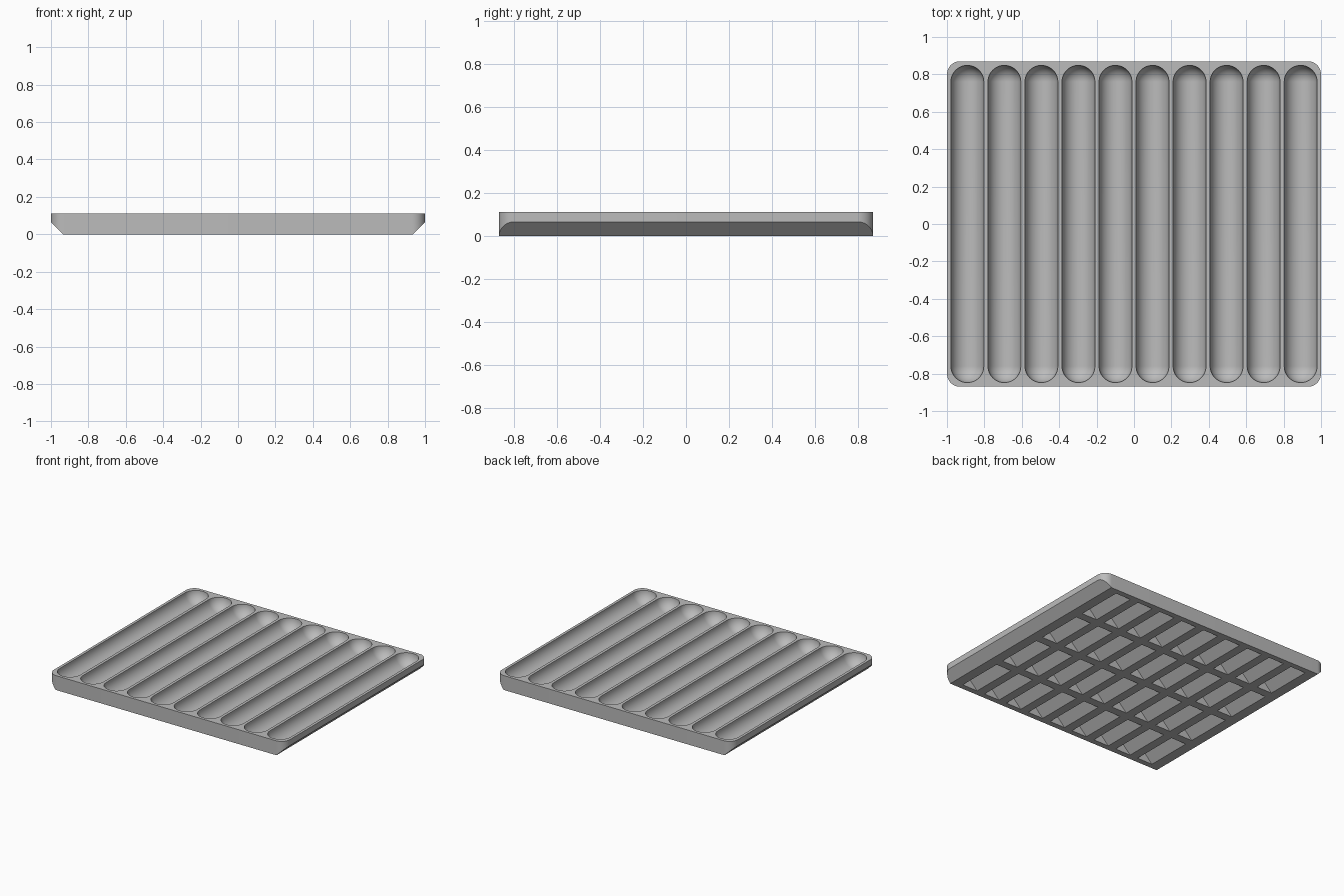
import bpy, bmesh
from math import pi, sin, cos
from mathutils import Matrix, Vector

cube = bpy.data.objects.get("Cube")
if cube:
    bpy.data.objects.remove(cube, do_unlink=True)

HALF_X, HALF_Y, HEIGHT = 1.0, 0.87, 0.11
CORNER, CHAMFER = 0.07, 0.065
PITCH, GROOVE_R, GROOVE_Y = 0.198, 0.088, 0.848
ROW_PITCH, POCKET_LEN = 0.43, 0.365

grey = bpy.data.materials.new("light grey")
grey.use_nodes = True
colour = (0.5, 0.5, 0.5, 1)
grey.diffuse_color = colour
grey.node_tree.nodes["Principled BSDF"].inputs["Base Color"].default_value = colour


def make_object(name, bm):
    bmesh.ops.recalc_face_normals(bm, faces=bm.faces)
    mesh = bpy.data.meshes.new(name)
    bm.to_mesh(mesh)
    bm.free()
    mesh.materials.append(grey)
    obj = bpy.data.objects.new(name, mesh)
    bpy.context.collection.objects.link(obj)
    return obj


# Slab with rounded corners
bm = bmesh.new()
outline = []
for quarter, (sx, sy) in enumerate([(1, 1), (-1, 1), (-1, -1), (1, -1)]):
    for step in range(13):
        a = (quarter + step / 12) * pi / 2
        outline.append(bm.verts.new((sx * (HALF_X - CORNER) + CORNER * cos(a),
                                     sy * (HALF_Y - CORNER) + CORNER * sin(a), 0)))
base = bm.faces.new(outline)
top = bmesh.ops.extrude_face_region(bm, geom=[base])["geom"]
bmesh.ops.translate(bm, vec=(0, 0, HEIGHT),
                    verts=[v for v in top if isinstance(v, bmesh.types.BMVert)])

# Sloping lower sides, left and right
for side in (-1, 1):
    cut = bmesh.ops.bisect_plane(bm, geom=bm.verts[:] + bm.edges[:] + bm.faces[:],
                                 plane_co=(side * HALF_X, 0, CHAMFER),
                                 plane_no=(side, 0, -1), clear_outer=True)
    rim = [e for e in cut["geom_cut"] if isinstance(e, bmesh.types.BMEdge)]
    bmesh.ops.holes_fill(bm, edges=rim, sides=0)
tray = make_object("tray", bm)

# Round-ended grooves: spheres stretched along y
bm = bmesh.new()
for i in range(10):
    ball = bmesh.ops.create_uvsphere(bm, u_segments=48, v_segments=24, radius=GROOVE_R,
                                     matrix=Matrix.Rotation(pi / 2, 4, "Z"))["verts"]
    stretch = GROOVE_Y - GROOVE_R
    ring = [v for v in ball if abs(v.co.y) < 1e-5]
    middle = Vector((0, 0, 0))
    faces = list({f for v in ball for f in v.link_faces})
    edges = list({e for v in ball for e in v.link_edges})
    # Remove the back half, leave the front half and mirror it below
    bmesh.ops.delete(bm, geom=[v for v in ball if v.co.y < -1e-5], context="VERTS")
    half = [v for v in ball if v.is_valid]
    twin = bmesh.ops.duplicate(bm, geom=half + [e for e in edges if e.is_valid]
                               + [f for f in faces if f.is_valid])["geom"]
    twin = [v for v in twin if isinstance(v, bmesh.types.BMVert)]
    for v in half:
        v.co.y += stretch
    for v in twin:
        v.co.y = -v.co.y - stretch
    ends = [e for v in half + twin for e in v.link_edges
            if e.is_boundary and all(abs(abs(w.co.y) - stretch) < 1e-4 for w in e.verts)]
    bmesh.ops.bridge_loops(bm, edges=list(set(ends)))
    bmesh.ops.translate(bm, verts=half + twin, vec=((i - 4.5) * PITCH, 0, HEIGHT))
groove_cutter = make_object("groove_cutter", bm)

# Triangular pockets under the ridges, in four rows
bm = bmesh.new()
for i in range(9):
    for row in range(4):
        x, y = (i - 4) * PITCH, (row - 1.5) * ROW_PITCH
        ends = []
        for s in (-1, 1):
            ye = y + s * POCKET_LEN / 2
            ends.append([bm.verts.new(p) for p in ((x - 2 * CHAMFER, ye, -CHAMFER),
                                                   (x + 2 * CHAMFER, ye, -CHAMFER),
                                                   (x, ye, CHAMFER))])
        a, b = ends
        bm.faces.new(a)
        bm.faces.new(b)
        for k in range(3):
            n = (k + 1) % 3
            bm.faces.new((a[k], a[n], b[n], b[k]))
pocket_cutter = make_object("pocket_cutter", bm)

# Cut the tray
for cutter in (groove_cutter, pocket_cutter):
    cutter.hide_render = True
    cutter.hide_set(True)
    cutter.display_type = "WIRE"
    mod = tray.modifiers.new(cutter.name, "BOOLEAN")
    mod.operation = "DIFFERENCE"
    mod.solver = "EXACT"
    mod.object = cutter

# Apply the cuts, then smooth the curved surfaces
bpy.ops.object.select_all(action="DESELECT")
bpy.context.view_layer.objects.active = tray
tray.select_set(True)
for mod in list(tray.modifiers):
    bpy.ops.object.modifier_apply(modifier=mod.name)
for cutter in (groove_cutter, pocket_cutter):
    bpy.data.objects.remove(cutter, do_unlink=True)
bpy.ops.object.shade_smooth_by_angle(angle=pi / 6)
